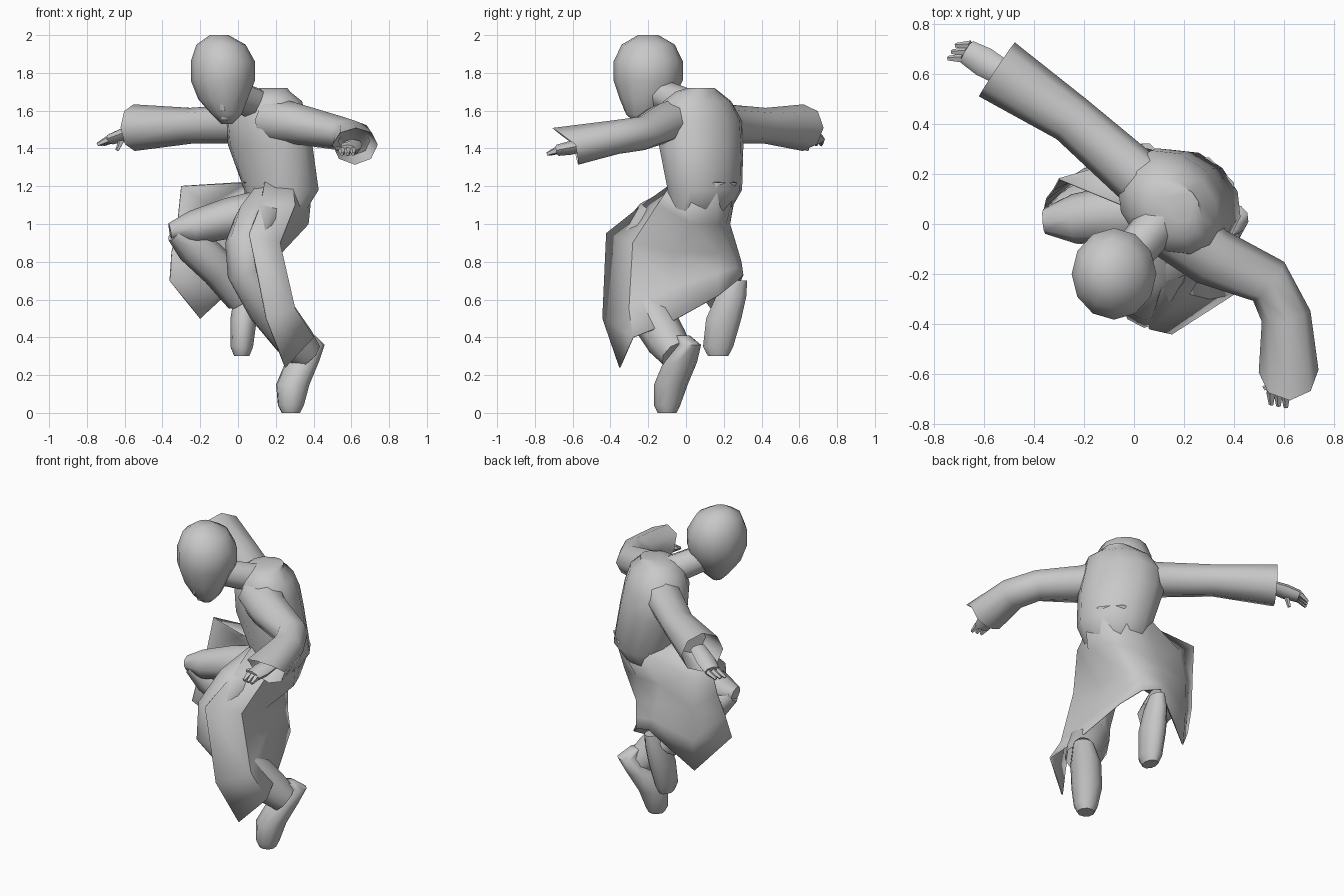
import bpy
import bmesh
from math import cos, sin, tau, radians
from mathutils import Vector

cube = bpy.data.objects.get("Cube")
if cube:
    bpy.data.objects.remove(cube, do_unlink=True)

# One plain clay grey for the whole figure
GREY = (.58, .58, .58, 1)
clay = bpy.data.materials.new("clay grey")
clay.use_nodes = True
clay.diffuse_color = GREY
shader = next(n for n in clay.node_tree.nodes if n.type == 'BSDF_PRINCIPLED')
shader.inputs["Base Color"].default_value = GREY
shader.inputs["Roughness"].default_value = .8


def finish(name, bm, angle):
    """Turn a bmesh into a named, shaded object."""
    bmesh.ops.recalc_face_normals(bm, faces=bm.faces)
    mesh = bpy.data.meshes.new(name)
    bm.to_mesh(mesh)
    bm.free()
    mesh.materials.append(clay)
    obj = bpy.data.objects.new(name, mesh)
    bpy.context.collection.objects.link(obj)
    bpy.ops.object.select_all(action='DESELECT')
    obj.select_set(True)
    bpy.context.view_layer.objects.active = obj
    bpy.ops.object.shade_smooth_by_angle(angle=radians(angle))
    return obj


def bridge(name, loops, closed=True, angle=60):
    """Skin a series of equally long point loops; closed loops get end caps."""
    bm = bmesh.new()
    rows = [[bm.verts.new(point) for point in loop] for loop in loops]
    count = len(rows[0])
    for low, high in zip(rows, rows[1:]):
        for i in range(count if closed else count - 1):
            j = (i + 1) % count
            bm.faces.new((low[i], low[j], high[j], high[i]))
    if closed:
        bm.faces.new(rows[0])
        bm.faces.new(rows[-1])
    return finish(name, bm, angle)


def ellipse(centre, u, v, sides):
    return [centre + u * cos(tau * i / sides) + v * sin(tau * i / sides)
            for i in range(sides)]


def stack(name, rings, depth=1, yaw=0, sides=10):
    """Level rings given as x, y, z, half width; depth scales the other axis."""
    u = Vector((cos(radians(yaw)), sin(radians(yaw)), 0))
    v = Vector((-u.y, u.x, 0)) * depth
    loops = [ellipse(Vector((x, y, z)), u * radius, v * radius, sides)
             for x, y, z, radius in rings]
    return bridge(name, loops)


def limb(name, path, up=(0, 0, 1), flat=1, sides=8, cuff=None):
    """Rings square to a path of x, y, z, half width; flat scales the height."""
    points = [Vector(ring[:3]) for ring in path]
    last = len(points) - 1
    loops = []
    for i, ring in enumerate(path):
        along = (points[min(i + 1, last)] - points[max(i - 1, 0)]).normalized()
        side = along.cross(Vector(up)).normalized()
        radius = ring[-1]
        loops.append(ellipse(points[i], side * radius,
                             side.cross(along) * radius * flat, sides))
    if cuff is not None:
        # push the upper lip forward, then turn the cuff back inside the sleeve
        loops[-1] = [point + along * cuff * max(0, sin(tau * i / sides))
                     for i, point in enumerate(loops[-1])]
        deep = points[-1].lerp(points[-2], .5)
        loops.append([deep + (point - points[-1]) * .7 for point in loops[-1]])
    return bridge(name, loops)


# Head, bowed forward over the chest
stack("head", [
    (-.06, -.23, 1.53, .03),
    (-.06, -.23, 1.58, .08),
    (-.08, -.21, 1.66, .13),
    (-.08, -.2, 1.76, .17),
    (-.08, -.2, 1.86, .17),
    (-.09, -.2, 1.95, .13),
    (-.1, -.2, 2, .05),
], depth=1.08, sides=12)

# Small facial features
stack("nose", [(-.08, -.31, 1.6, .02), (-.09, -.34, 1.68, .01)], sides=6)
stack("lips", [(-.07, -.28, 1.55, .02), (-.07, -.28, 1.57, .03)], depth=.7, sides=6)

limb("neck", [(.12, .03, 1.62, .09), (-.05, -.17, 1.7, .08)])

# Hunched torso, turned so the shoulders run between the arms
stack("torso", [
    (.18, .06, 1, .15),
    (.23, .1, 1.18, .22),
    (.17, .08, 1.42, .25),
    (.15, .08, 1.55, .24),
    (.16, .06, 1.65, .2),
    (.16, .06, 1.7, .13),
    (.19, .08, 1.72, .08),
], depth=.8, yaw=-45, sides=12)

# Wide sleeves, the left one with a longer upper lip
limb("right_sleeve", [
    (.1, .14, 1.54, .12),
    (0, .2, 1.53, .11),
    (-.25, .42, 1.52, .1),
    (-.55, .62, 1.51, .13),
], flat=.95, cuff=0)
limb("left_sleeve", [
    (.18, -.02, 1.55, .14),
    (.31, -.13, 1.53, .12),
    (.54, -.23, 1.48, .1),
    (.61, -.37, 1.46, .1),
    (.62, -.59, 1.42, .12),
], flat=.9, cuff=.1)


def hand(name, wrist, knuckle, tip, thumb):
    """A flat palm with a fan of tapered fingers and a thumb."""
    wrist, knuckle, tip, thumb = map(Vector, (wrist, knuckle, tip, thumb))
    middle = wrist.lerp(knuckle, .6)
    limb(name + "_palm", [(*wrist, .05), (*middle, .06), (*knuckle, .05)], flat=.6)
    across = (knuckle - wrist).cross(Vector((0, 0, 1))).normalized()
    digits = {"thumb": (middle, thumb)}
    for finger, shift in (("inner", -.03), ("middle", 0), ("outer", .03)):
        spread = across * shift
        digits[finger] = (knuckle + spread, tip + spread)
    for finger, (root, end) in digits.items():
        limb(f"{name}_{finger}", [(*root, .02), (*end, .01)], sides=5)


hand("right", (-.5, .59, 1.51), (-.67, .69, 1.45), (-.73, .69, 1.42), (-.64, .64, 1.39))
hand("left", (.61, -.52, 1.42), (.58, -.68, 1.39), (.58, -.73, 1.37), (.52, -.66, 1.4))

# Trouser legs: right knee lifted sideways, left knee pushed forward
limb("right_thigh", [
    (.15, .06, 1.06, .14),
    (-.05, .04, 1.03, .12),
    (-.24, .02, .98, .1),
    (-.36, .01, .96, .05),
], flat=.9)
limb("right_shin", [
    (-.33, .01, .96, .06),
    (-.24, .05, .89, .1),
    (-.1, .12, .76, .1),
    (.02, .19, .61, .09),
], up=(0, 1, 0))
limb("left_leg", [
    (.19, .04, 1.1, .14),
    (.1, -.17, 1, .13),
    (.04, -.29, .88, .11),
    (.04, -.32, .75, .1),
    (.17, -.2, .55, .12),
    (.3, -.1, .38, .11),
    (.36, -.05, .31, .09),
], up=(1, 0, 0))

# Soft blunt shoes
stack("right_shoe", [
    (.02, .17, .3, .04),
    (.02, .17, .35, .06),
    (.03, .2, .5, .07),
    (.04, .24, .62, .06),
    (.05, .27, .7, .04),
], depth=1.4)
stack("left_shoe", [
    (.28, -.1, 0, .05),
    (.28, -.1, .04, .07),
    (.29, -.08, .15, .09),
    (.34, -.03, .27, .09),
    (.4, .02, .36, .06),
    (.37, -.02, .41, .04),
], yaw=25)

# Robe skirt, open at the front; each panel edge drops from hip to hem
panel_edges = [
    [(.12, -.23, 1.1), (.06, -.42, .95), (.15, -.44, .5), (.25, -.35, .24)],
    [(.3, -.15, 1.1), (.22, -.28, .9), (.3, -.3, .55), (.4, -.28, .4)],
    [(.37, .03, 1), (.23, -.05, .85), (.23, -.08, .66), (.34, -.1, .47)],
    [(.32, .16, 1), (.2, .17, .85), (.2, .17, .74), (.25, .17, .62)],
    [(.2, .21, 1), (.18, .24, .86), (.16, .27, .77), (.16, .27, .7)],
    [(.02, .23, 1), (.02, .26, .9), (.03, .29, .8), (.05, .3, .73)],
    [(-.16, .22, 1.1), (-.2, .22, .9), (-.2, .22, .7), (-.2, .2, .5)],
    [(-.3, .18, 1.2), (-.32, .14, 1), (-.35, .1, .85), (-.36, .05, .7)],
]
# The waist is a ring tucked just inside the torso
columns = []
for i, edge in enumerate(panel_edges):
    turn = radians(45 * i - 115)
    waist = Vector((.22 + .19 * cos(turn), .1 + .18 * sin(turn), 1.22))
    columns.append([waist] + edge)
skirt = bridge("robe_skirt", columns, closed=False, angle=50)
cloth = skirt.modifiers.new("cloth thickness", 'SOLIDIFY')
cloth.thickness = .008
cloth.offset = 0
